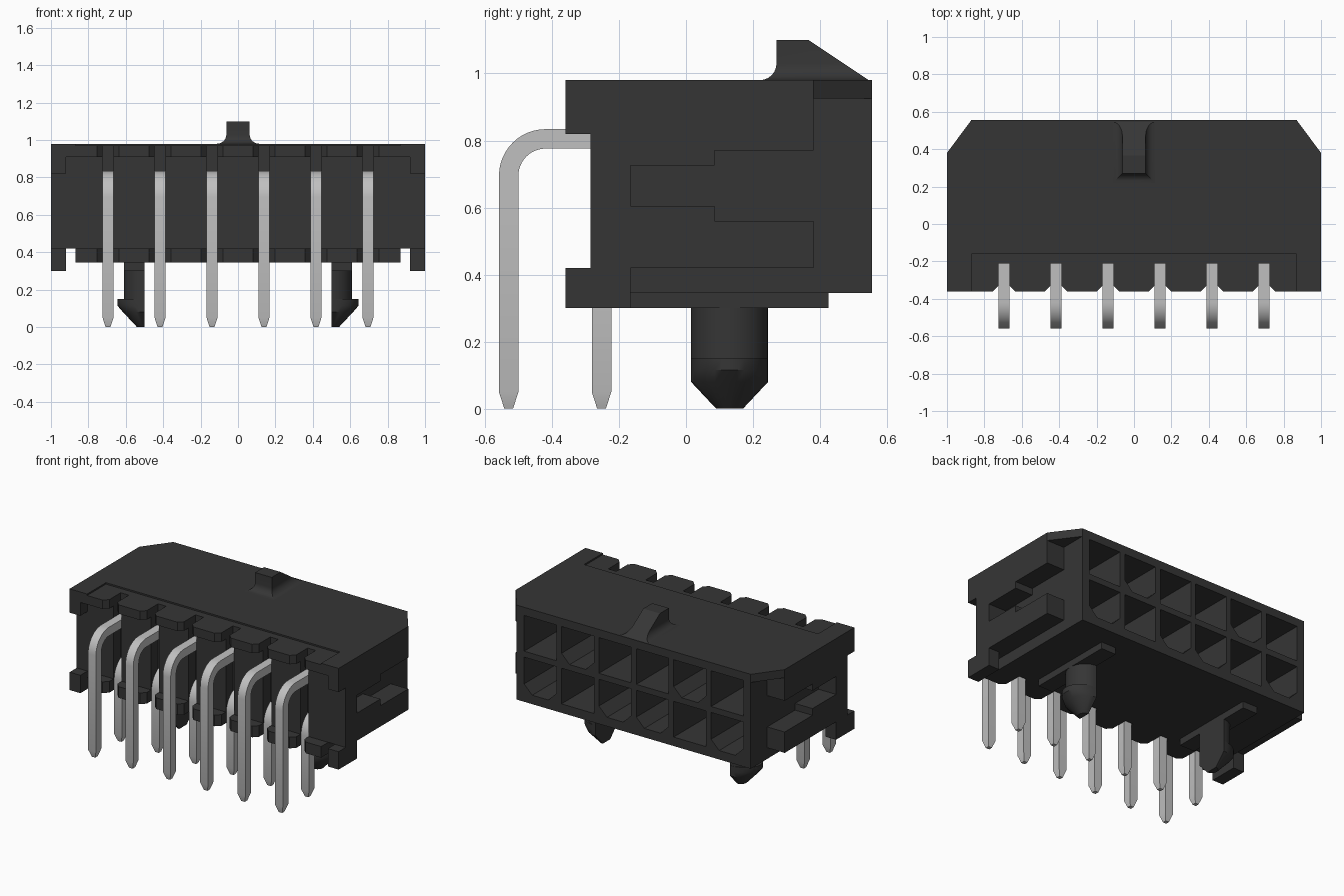
import bpy, bmesh
from math import sin, cos, pi

cube = bpy.data.objects.get("Cube")
if cube:
    bpy.data.objects.remove(cube)


def material(name, rgb, metallic=0.0):
    m = bpy.data.materials.new(name)
    m.use_nodes = True
    m.diffuse_color = (*rgb, 1)
    m.node_tree.nodes["Principled BSDF"].inputs["Base Color"].default_value = (*rgb, 1)
    return m


BLACK = material("black_plastic", (0.036, 0.036, 0.036))
SILVER = material("silver_metal", (0.53, 0.53, 0.53))
PITCH = 0.278
COLUMNS = [(i - 2.5) * PITCH for i in range(6)]
ROWS = (0.525, 0.805)


def finish(name, bm, mat, smooth=False):
    bmesh.ops.recalc_face_normals(bm, faces=bm.faces)
    mesh = bpy.data.meshes.new(name)
    bm.to_mesh(mesh)
    bm.free()
    mesh.materials.append(mat)
    ob = bpy.data.objects.new(name, mesh)
    bpy.context.collection.objects.link(ob)
    if smooth:
        activate(ob)
        bpy.ops.object.shade_smooth_by_angle(angle=0.6)
    return ob


def activate(ob):
    bpy.ops.object.select_all(action="DESELECT")
    ob.select_set(True)
    bpy.context.view_layer.objects.active = ob


def loft(bm, rings):
    """Join equal-length rings of points into a capped solid."""
    rings = [[bm.verts.new(p) for p in ring] for ring in rings]
    n = len(rings[0])
    for a, b in zip(rings, rings[1:]):
        for i in range(n):
            j = (i + 1) % n
            bm.faces.new((a[i], a[j], b[j], b[i]))
    bm.faces.new(rings[0])
    bm.faces.new(rings[-1])


def extrude(bm, pts, axis, lo, hi):
    """Extrude a 2D outline along an axis."""
    place = {"x": lambda a, b, t: (t, a, b),
             "y": lambda a, b, t: (a, t, b),
             "z": lambda a, b, t: (a, b, t)}[axis]
    loft(bm, [[place(a, b, t) for a, b in pts] for t in (lo, hi)])


def prism(name, pts, axis, lo, hi):
    bm = bmesh.new()
    extrude(bm, pts, axis, lo, hi)
    return finish(name, bm, BLACK)


def rect(a0, a1, b0, b1):
    return [(a0, b0), (a1, b0), (a1, b1), (a0, b1)]


def boolean(ob, cutter, operation):
    mod = ob.modifiers.new("cut", "BOOLEAN")
    mod.object, mod.operation, mod.solver = cutter, operation, "EXACT"
    activate(ob)
    bpy.ops.object.modifier_apply(modifier=mod.name)
    bpy.data.objects.remove(cutter)


def comb(front, back, chamfer):
    """Plan outline whose front edge is slotted at each pin column."""
    pts = [(-0.87, front)]
    for x in COLUMNS:
        left = [(x - 0.03 - chamfer, front), (x - 0.03, front + chamfer), (x - 0.03, -0.21)]
        if not chamfer:
            left.pop(0)
        pts += left + [(2 * x - a, b) for a, b in reversed(left)]
    return pts + [(0.87, front), (0.87, back), (-0.87, back)]


# Housing core with two rows of sockets
core = prism("housing_core", comb(-0.285, 0.555, 0), "z", 0.345, 0.97)
bm = bmesh.new()
h = 0.12
for col, x in enumerate(COLUMNS):
    for row, z in enumerate(ROWS):
        c = 0.06 if (row == 0) != (col in (1, 4)) else 0
        outline = rect(x - h, x + h, z - h, z + h)
        if c:
            outline = [(x - h, z - h + c), (x - h + c, z - h), (x + h - c, z - h),
                       (x + h, z - h + c), (x + h, z + h), (x - h, z + h)]
        extrude(bm, outline, "y", -0.1, 0.7)
boolean(core, finish("socket_cutter", bm, BLACK), "DIFFERENCE")

# Top plate and the slotted flanges at the front
prism("top_plate", rect(-0.87, 0.87, -0.16, 0.555), "z", 0.97, 0.98)
prism("upper_flange", comb(-0.36, -0.15, 0.03), "z", 0.91, 0.97)
prism("lower_flange", comb(-0.36, -0.15, 0.03), "z", 0.345, 0.42)

# Side walls with stepped slot, corner chamfers, feet and pegs
WALL = [(-0.285, 0.42), (0.38, 0.42), (0.38, 0.56), (0.085, 0.56), (0.085, 0.605),
        (-0.165, 0.605), (-0.165, 0.725), (0.085, 0.725), (0.085, 0.77), (0.38, 0.77),
        (0.38, 0.98), (-0.36, 0.98), (-0.36, 0.91), (-0.285, 0.91)]
# Peg levels: height, reach in x, half-width in y
PEG = [(0.31, 0.11, 0.115), (0.15, 0.11, 0.115), (0.15, 0.145, 0.115),
       (0.115, 0.145, 0.115), (0.08, 0.115, 0.115), (0, 0.04, 0.04)]
for side, s in (("left", 1), ("right", -1)):
    prism(side + "_wall", WALL, "x", s * 0.87, s)
    prism(side + "_corner", [(s * 0.87, 0.38), (s, 0.38), (s * 0.87, 0.555)], "z", 0.925, 0.98)
    prism(side + "_upper_tab", rect(-0.36, -0.285, 0.82, 0.98), "x", s * 0.92, s)
    prism(side + "_foot", rect(-0.36, -0.165, 0.30, 0.42), "x", s * 0.92, s)
    prism(side + "_peg_pad", rect(-0.165, 0.425, 0.30, 0.345), "x", s * 0.5, s * 0.61)
    bm = bmesh.new()
    loft(bm, [[(s * (0.5 + rx * sin(pi * i / 16)), 0.13 + ry * cos(pi * i / 16), z)
               for i in range(17)] for z, rx, ry in PEG])
    finish(side + "_peg", bm, BLACK, smooth=True)

# Latch ramp with flared base
R = 0.05


def fillet(a, z, sign):
    """Concave quarter arc that rises from a flared foot to the wall at a."""
    return [(a + sign * R * (1 - sin(t * pi / 12)), z + R * (1 - cos(t * pi / 12)))
            for t in range(7)]


right = fillet(0.062, 0.98, 1)
across = [(0.112, 0.96)] + right + [(0.062, 1.12)]
across += [(-a, b) for a, b in reversed(across)]
along = [(0.22, 0.97)] + fillet(0.27, 0.98, -1)
along += [(0.27, 1.10), (0.365, 1.10), (0.545, 0.98), (0.545, 0.97)]
latch = prism("latch_ramp", across, "y", 0.1, 0.6)
boolean(latch, prism("latch_cutter", along, "x", -0.3, 0.3), "INTERSECT")
activate(latch)
bpy.ops.object.shade_smooth_by_angle(angle=0.5)


# Bent square pins with tapered tips
def pin(name, x, y, z, inner_end):
    r, w = 0.11, 0.029
    cy, cz = y + r, z - r
    path = [(inner_end, z, 0, w)]
    path += [(cy - r * sin(t * pi / 24), cz + r * cos(t * pi / 24), t * pi / 24, w)
             for t in range(13)]
    path += [(y, 0.05, pi / 2, w), (y, 0, pi / 2, 0.013)]
    bm = bmesh.new()
    loft(bm, [[(x + i * k, py - j * k * sin(a), pz + j * k * cos(a))
               for i, j in ((-1, -1), (1, -1), (1, 1), (-1, 1))] for py, pz, a, k in path])
    finish(name, bm, SILVER, smooth=True)


for n, x in enumerate(COLUMNS, 1):
    pin(f"upper_pin_{n}", x, -0.529, ROWS[1], 0.12)
    pin(f"lower_pin_{n}", x, -0.252, ROWS[0], 0.12)
